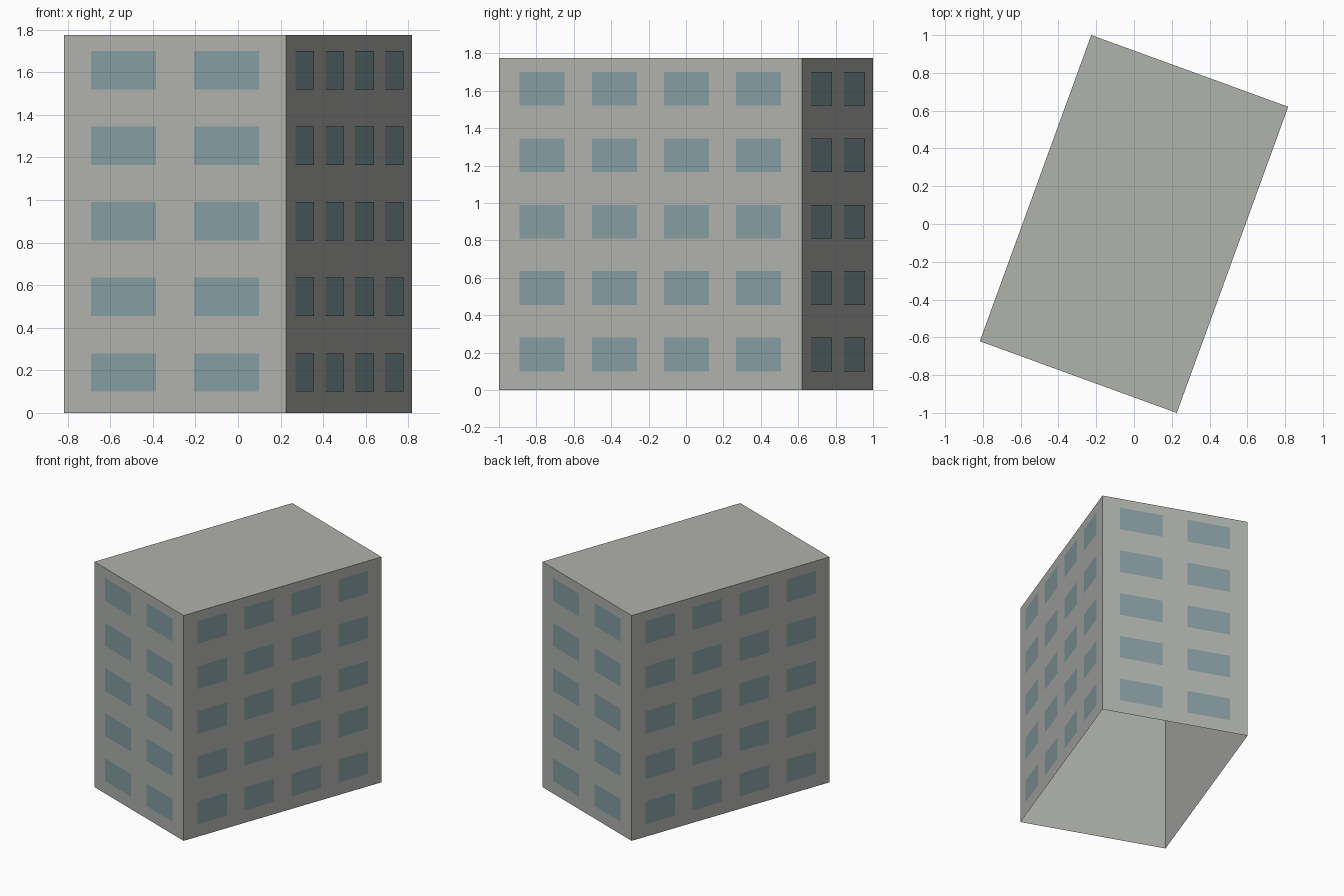
import bpy
import bmesh
from math import radians, pi
from mathutils import Matrix, Vector

cube = bpy.data.objects.get("Cube")
if cube:
    bpy.data.objects.remove(cube, do_unlink=True)

WIDTH, DEPTH, HEIGHT = 1.11, 1.725, 1.775
TURN = Matrix.Rotation(radians(-20), 4, 'Z')
FLOORS, FLOOR_STEP, FIRST_FLOOR = 5, 0.355, 0.19
PANE_HEIGHT, GAP = 0.18, 0.003


def make_material(name, colour):
    mat = bpy.data.materials.new(name)
    mat.use_nodes = True
    mat.diffuse_color = (*colour, 1)
    mat.node_tree.nodes["Principled BSDF"].inputs["Base Color"].default_value = (*colour, 1)
    return mat


def make_object(name, bm, mat):
    mesh = bpy.data.meshes.new(name)
    bm.transform(TURN)
    bm.to_mesh(mesh)
    bm.free()
    mesh.materials.append(mat)
    obj = bpy.data.objects.new(name, mesh)
    bpy.context.collection.objects.link(obj)
    return obj


concrete = make_material("concrete grey", (0.434, 0.445, 0.418))
glass = make_material("window blue grey", (0.238, 0.337, 0.356))

# Walls and roof: a box left open underneath
bm = bmesh.new()
bmesh.ops.create_cube(bm, size=1)
bmesh.ops.scale(bm, vec=(WIDTH, DEPTH, HEIGHT), verts=bm.verts)
bmesh.ops.translate(bm, vec=(0, 0, HEIGHT / 2), verts=bm.verts)
bm.normal_update()
floor = [f for f in bm.faces if f.normal.z < -0.5]
bmesh.ops.delete(bm, geom=floor, context='FACES_ONLY')
make_object("walls_and_roof", bm, concrete)


# Windows: a grid of flat panes just outside each wall
def window_grid(name, angle, distance, columns, step, pane_width):
    bm = bmesh.new()
    for col in range(columns):
        x = (col - (columns - 1) / 2) * step
        for row in range(FLOORS):
            z = FIRST_FLOOR + row * FLOOR_STEP
            corners = [(-1, -1), (1, -1), (1, 1), (-1, 1)]
            bm.faces.new([bm.verts.new(Vector((x + sx * pane_width / 2,
                                               -distance - GAP,
                                               z + sz * PANE_HEIGHT / 2)))
                          for sx, sz in corners])
    bm.transform(Matrix.Rotation(angle, 4, 'Z'))
    bm.normal_update()
    make_object(name, bm, glass)


for name, angle in (("front_windows", 0), ("back_windows", pi)):
    window_grid(name, angle, DEPTH / 2, 2, 0.516, 0.325)
for name, angle in (("left_windows", pi / 2), ("right_windows", -pi / 2)):
    window_grid(name, angle, WIDTH / 2, 4, 0.41, 0.256)
